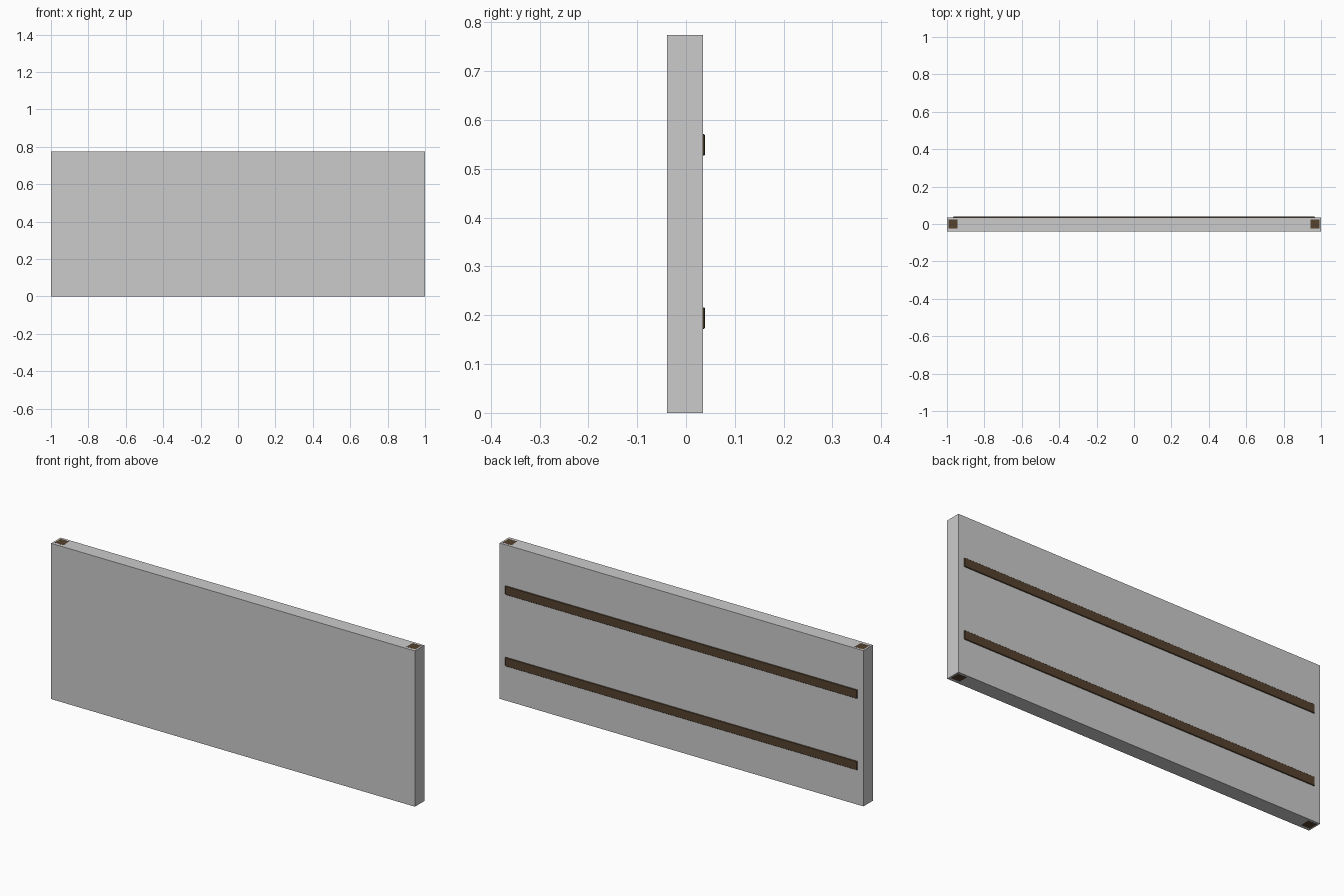
import bpy

if "Cube" in bpy.data.objects:
    bpy.data.objects.remove(bpy.data.objects["Cube"])

wood = bpy.data.materials.new("dark_wood")
wood.diffuse_color = (0.09, 0.055, 0.028, 1)
wood.use_nodes = True
wood.node_tree.nodes["Principled BSDF"].inputs["Base Color"].default_value = wood.diffuse_color

HEIGHT = 0.774


def box(name, x, y, z, mat=None, bevel=0):
    """Box from (min, max) ranges on each axis."""
    bpy.ops.mesh.primitive_cube_add(size=1, location=[sum(r) / 2 for r in (x, y, z)])
    ob = bpy.context.object
    ob.name = name
    ob.scale = [r[1] - r[0] for r in (x, y, z)]
    bpy.ops.object.transform_apply(location=False, rotation=False, scale=True)
    if mat:
        ob.data.materials.append(mat)
    if bevel:
        mod = ob.modifiers.new("soft_edges", 'BEVEL')
        mod.width = bevel
        mod.segments = 1
    return ob


# Solid panel
box("panel", (-1, 1), (-0.039, 0.035), (0, HEIGHT))

# Square end posts, showing flush in the top and bottom faces
for side, cx in (("left", -0.968), ("right", 0.968)):
    box(side + "_post", (cx - 0.024, cx + 0.024), (-0.024, 0.024),
        (-0.0003, HEIGHT + 0.0003), wood)

# Horizontal rails standing just proud of the back
for level, cz in (("lower", 0.194), ("upper", 0.549)):
    box(level + "_rail", (-0.968, 0.968), (0.02, 0.039),
        (cz - 0.022, cz + 0.022), wood, bevel=0.002)
